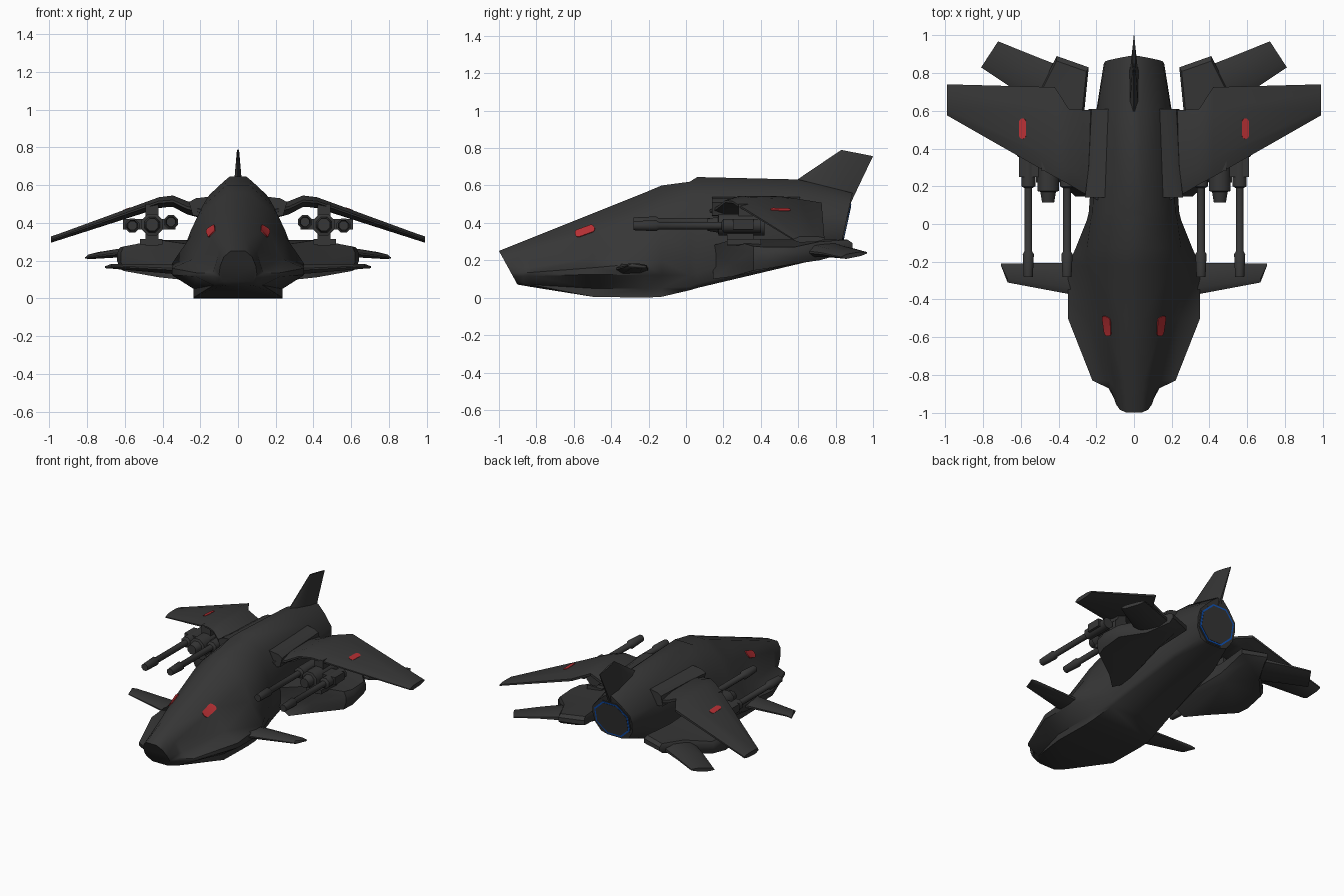
import bpy, math
from mathutils import Vector as V
from mathutils.bvhtree import BVHTree
import bmesh

if "Cube" in bpy.data.objects:
    bpy.data.objects.remove(bpy.data.objects["Cube"])


def material(name, rgb):
    m = bpy.data.materials.new(name)
    m.diffuse_color = (*rgb, 1)
    m.use_nodes = True
    m.node_tree.nodes["Principled BSDF"].inputs["Base Color"].default_value = m.diffuse_color
    return m


GREY = material("dark_grey", (0.037, 0.037, 0.037))
RED = material("red", (0.48, 0.03, 0.035))
BLUE = material("blue", (0.005, 0.09, 0.5))


def loft(name, rings, mat=GREY, mirror=True, angle=40):
    """Skin a list of equal-length rings and cap both ends."""
    bm = bmesh.new()
    rows = [[bm.verts.new(p) for p in r] for r in rings]
    n = len(rows[0])
    for a, b in zip(rows, rows[1:]):
        for i in range(n):
            j = (i + 1) % n
            bm.faces.new((a[i], a[j], b[j], b[i]))
    bm.faces.new(rows[0])
    bm.faces.new(rows[-1])
    bmesh.ops.recalc_face_normals(bm, faces=bm.faces)
    bmesh.ops.triangulate(bm, faces=bm.faces)
    me = bpy.data.meshes.new(name)
    bm.to_mesh(me)
    bm.free()
    me.materials.append(mat)
    ob = bpy.data.objects.new(name, me)
    bpy.context.collection.objects.link(ob)
    bpy.ops.object.select_all(action='DESELECT')
    ob.select_set(True)
    bpy.context.view_layer.objects.active = ob
    bpy.ops.object.shade_smooth_by_angle(angle=math.radians(angle))
    if mirror:
        ob.modifiers.new("mirror", 'MIRROR').use_mirror_merge = False
    return ob


def blade(name, stations, axis=(0, 0, 1), mirror=True):
    """Wing-like part from (leading point, trailing point, thickness)."""
    up, rings = V(axis), []
    for le, te, t in stations:
        le, te = V(le), V(te)
        shape = [(0, .1), (.2, .5), (.75, .45), (1, .15), (1, -.15), (.75, -.45), (.2, -.5), (0, -.1)]
        rings.append([le.lerp(te, f) + up * (h * t) for f, h in shape])
    return loft(name, rings, mirror=mirror)


def tube(name, x, z, steps, n=8):
    """Stepped round part along y from (y, radius) pairs."""
    a = [math.tau * (i + .5) / n for i in range(n)]
    return loft(name, [[(x + r * math.cos(t), y, z + r * math.sin(t)) for t in a] for y, r in steps], angle=50)


def box(name, x0, x1, y0, y1, z0, z1):
    return loft(name, [[(x0, y, z0), (x1, y, z0), (x1, y, z1), (x0, y, z1)] for y in (y0, y1)])


def decal(name, target, center, along, across, half, radius, ray, lift):
    """Capsule-shaped plate projected onto a surface."""
    me = target.data
    tree = BVHTree.FromPolygons([v.co for v in me.vertices], [p.vertices for p in me.polygons])
    c, u, w, d = V(center), V(along).normalized(), V(across), V(ray)
    low, high = [], []
    for i in range(24):
        t = math.tau * (i + .5) / 24
        p = c + u * (radius * math.cos(t) + math.copysign(half, math.cos(t))) + w * radius * math.sin(t)
        hit, nor = tree.ray_cast(p - d * 2, d)[:2]
        if nor.dot(d) > 0:
            nor = -nor
        low.append(hit - nor * .002)
        high.append(hit + nor * lift)
    loft(name, [low, high], RED)


# Fuselage: half sections from top to bottom, with sloped nose and tail ends
def section(y, half, shear=0):
    zt = half[0][1]
    right = [(x, y + shear * (zt - z), z) for x, z in half]
    return right + [(-x, yy, z) for x, yy, z in reversed(right)]


tail = section(.89, [(.025, .56), (.085, .51), (.15, .44), (.16, .38), (.15, .31), (.11, .25), (.06, .235)], -.22)
hull = loft("fuselage", [
    section(-1, [(.04, .25), (.075, .22), (.095, .17), (.10, .13), (.095, .11), (.08, .09), (.06, .07)], .55),
    section(-.87, [(.05, .302), (.10, .24), (.125, .16), (.135, .135), (.135, .115), (.11, .08), (.09, .065)]),
    section(-.83, [(.05, .318), (.105, .255), (.13, .16), (.22, .135), (.22, .115), (.13, .07), (.11, .058)]),
    section(-.5, [(.05, .45), (.16, .36), (.235, .21), (.35, .16), (.35, .125), (.235, .05), (.235, .005)]),
    section(-.22, [(.055, .562), (.195, .45), (.25, .33), (.35, .185), (.345, .12), (.235, .05), (.235, 0)]),
    section(-.13, [(.06, .60), (.19, .485), (.25, .36), (.31, .2), (.3, .12), (.235, .05), (.235, .005)]),
    section(.02, [(.075, .62), (.165, .53), (.23, .40), (.25, .23), (.245, .12), (.23, .06), (.215, .04)]),
    section(.06, [(.045, .645), (.15, .55), (.22, .42), (.24, .24), (.24, .13), (.225, .075), (.21, .052)]),
    section(.6, [(.03, .632), (.13, .55), (.195, .44), (.2, .35), (.195, .27), (.18, .20), (.15, .18)]),
    tail], mirror=False, angle=55)


# Octagonal engine nozzle with glow ring on the sloped tail face
def octagon(scale, off):
    ring = []
    for i in range(8):
        t = math.tau * (i + .5) / 8
        z = .375 + .145 * scale * math.sin(t)
        ring.append((.155 * scale * math.cos(t), .89 - .22 * (.56 - z) + off, z))
    return ring


loft("nozzle", [octagon(1, -.06), octagon(1, .004)], GREY, False)
loft("engine_glow", [octagon(.95, -.02), octagon(.95, .007)], BLUE, False)
loft("engine_core", [octagon(.87, -.02), octagon(.87, .009)], GREY, False)

# Tail fin
blade("tail_fin", [((0, .42, .59), (0, .878, .50), .075), ((0, .59, .628), (0, .925, .60), .04),
                   ((0, .83, .79), (0, 1.0, .757), .012)], (1, 0, 0), False)

# Main wings with root rails
wing = blade("wing", [((.14, .10, .45), (.14, .60, .45), .08), ((.27, .165, .48), (.27, .605, .48), .07),
                      ((.345, .21, .515), (.345, .61, .515), .06), ((.42, .25, .51), (.42, .725, .50), .055),
                      ((.99, .575, .31), (.99, .74, .315), .032)])
loft("wing_root", [[(.10, y, .42), (.24, y, .44), (.26 - k, y, .51), (.225 - k, y, .53), (.10, y, .545)]
                   for y, k in ((.14, 0), (.3, .02), (.61, .035))])

# Front canards
blade("canard", [((.26, -.45, .15), (.26, -.19, .15), .06), ((.35, -.37, .155), (.35, -.205, .155), .05),
                 ((.67, -.31, .17), (.67, -.21, .17), .025), ((.705, -.22, .165), (.705, -.21, .165), .01)])

# Lower engine pods: swept plan (x, y, bottom, top), narrowed above and below
plan = [(.20, .145, .10, .28), (.42, .245, .112, .31), (.62, .36, .145, .275), (.64, .43, .155, .27),
        (.63, .58, .18, .27), (.49, .73, .20, .30), (.41, .89, .24, .31), (.24, .83, .23, .31), (.265, .58, .18, .31)]


def pod_ring(f, s, inner=0):
    return [(max(.42 + (x - .42) * s, inner), y if y < .45 else .52 + (y - .52) * s, a + (b - a) * f)
            for x, y, a, b in plan]


loft("engine_pod", [pod_ring(0, .92, .31), pod_ring(.35, 1), pod_ring(.75, 1), pod_ring(1, .93)])
blade("pod_fin", [((.40, .56, .255), (.40, .84, .265), .08), ((.66, .73, .235), (.56, .903, .255), .045),
                  ((.81, .83, .215), (.72, .968, .24), .025)])

# Twin guns: barrels with muzzles and rear housings, shared mount and pylon
for side, x, z in (("inner", .355, .405), ("outer", .56, .385)):
    tube(side + "_gun", x, z, [(-.28, .026), (-.16, .032), (-.145, .022), (.19, .022), (.20, .04), (.40, .04)])
tube("gun_mount", .455, .39, [(.115, .035), (.17, .045), (.175, .062), (.42, .062)])
box("gun_crossbar", .33, .61, .25, .36, .365, .42)
box("gun_pylon", .42, .49, .22, .36, .28, .36)
box("gun_base", .40, .52, .22, .40, .285, .315)
box("gun_hanger", .42, .49, .28, .42, .42, .50)

# Red marker plates on nose and wings
decal("nose_marker", hull, (0, -.54, .355), (0, .94, .34), (0, -.34, .94), .036, .019, (-1, 0, 0), .006)
decal("wing_marker", wing, (.59, .505, 0), (0, 1, 0), (1, 0, 0), .036, .018, (0, 0, -1), .003)
